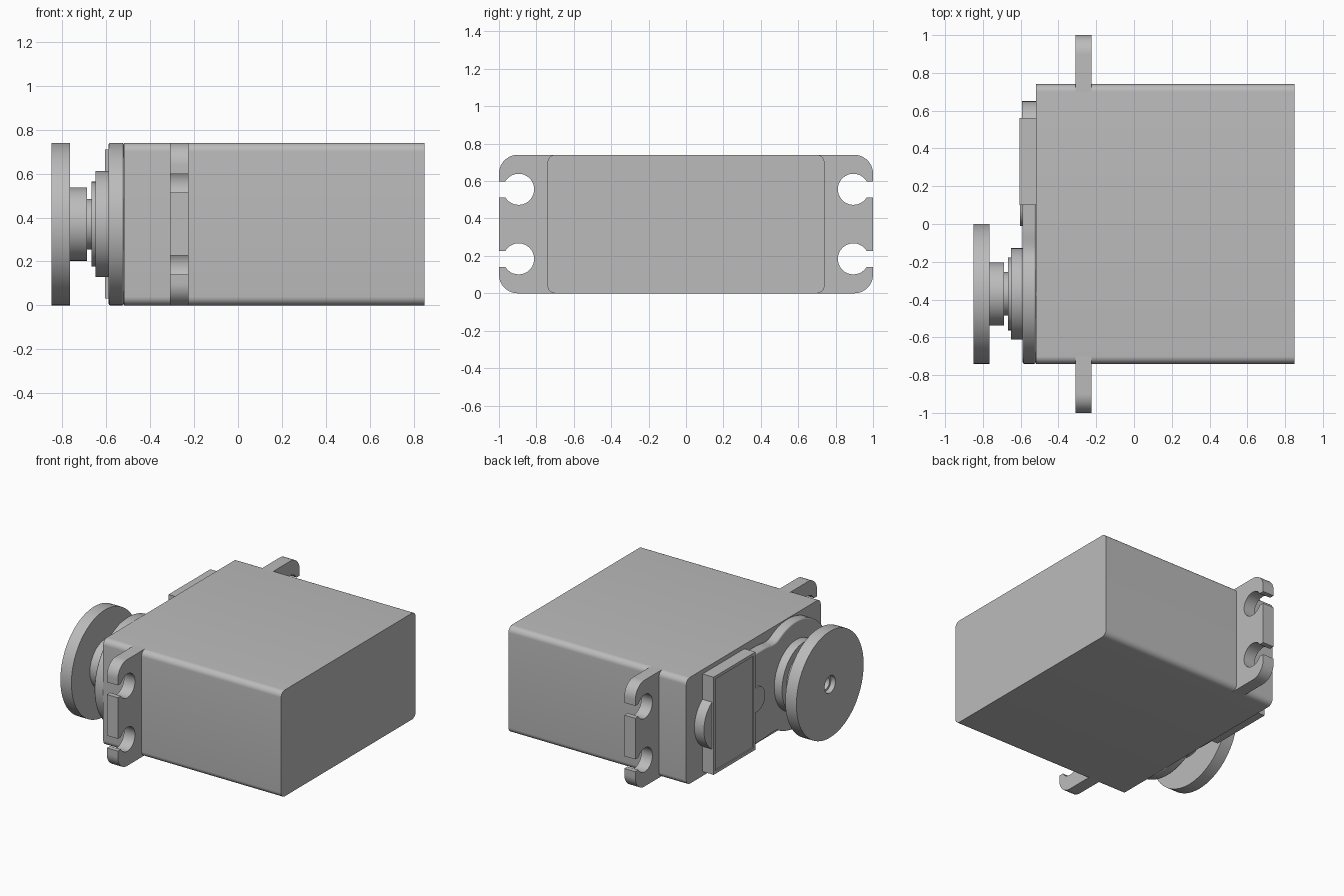
import bpy, bmesh
from math import sin, cos, pi, radians, sqrt

cube = bpy.data.objects.get("Cube")
if cube:
    bpy.data.objects.remove(cube, do_unlink=True)

GREY = (0.5, 0.5, 0.5, 1)
grey = bpy.data.materials.new("grey plastic")
grey.use_nodes = True
grey.diffuse_color = GREY
grey.node_tree.nodes["Principled BSDF"].inputs["Base Color"].default_value = GREY

MID = 0.37       # height of the centre line
AXIS = -0.37     # y of the output shaft


def finish(name, bm):
    bmesh.ops.recalc_face_normals(bm, faces=bm.faces)
    mesh = bpy.data.meshes.new(name)
    bm.to_mesh(mesh)
    bm.free()
    mesh.materials.append(grey)
    obj = bpy.data.objects.new(name, mesh)
    bpy.context.collection.objects.link(obj)
    bpy.ops.object.select_all(action='DESELECT')
    obj.select_set(True)
    bpy.context.view_layer.objects.active = obj
    bpy.ops.object.shade_smooth_by_angle(angle=radians(30))
    return obj


def arc(cy, cz, r, a0, a1, n=12):
    """Points on an arc; angles in degrees from +y towards +z."""
    steps = [radians(a0 + (a1 - a0) * i / n) for i in range(n + 1)]
    return [(cy + r * cos(a), cz + r * sin(a)) for a in steps]


def mirrored(upper):
    """Close a half outline by mirroring it below the centre line."""
    return upper + [(y, -z) for y, z in reversed(upper) if abs(z) > 1e-5]


def prism(name, outline, x0, x1, inset=None):
    """Extrude a (y, z) outline from x1 to x0, z measured from the centre line."""
    bm = bmesh.new()
    near = [bm.verts.new((x0, y, MID + z)) for y, z in outline]
    far = [bm.verts.new((x1, y, MID + z)) for y, z in outline]
    front = bm.faces.new(near)
    bm.faces.new(far[::-1])
    for i in range(len(near)):
        j = (i + 1) % len(near)
        bm.faces.new((near[i], far[i], far[j], near[j]))
    if inset:
        bmesh.ops.recalc_face_normals(bm, faces=bm.faces)
        bmesh.ops.inset_region(bm, faces=[front], thickness=inset, depth=0)
        bmesh.ops.inset_region(bm, faces=[front], thickness=0.002, depth=-0.006)
    return finish(name, bm)


def lathe(name, profile, steps=72):
    """Revolve an (x, radius) profile about the shaft axis."""
    bm = bmesh.new()
    verts = [bm.verts.new((x, AXIS, MID + r)) for x, r in profile]
    edges = [bm.edges.new(pair) for pair in zip(verts, verts[1:])]
    bmesh.ops.spin(bm, geom=verts + edges, cent=(0, AXIS, MID), axis=(1, 0, 0),
                   angle=2 * pi, steps=steps, use_duplicate=False)
    bmesh.ops.remove_doubles(bm, verts=bm.verts, dist=1e-5)
    return finish(name, bm)


# Main case, rounded along its four long edges
R = 0.04
prism("main_case", mirrored(arc(0.74 - R, MID - R, R, 0, 90, 8)
                            + arc(-0.74 + R, MID - R, R, 90, 180, 8)), -0.52, 0.85)

# Mounting ears, each with two holes slotted to the outer edge
half_ear = ([(1, 0.143)] + arc(0.895, 0.186, 0.083, -31, -329, 32) + [(1, 0.229)]
            + arc(0.9, 0.27, 0.1, 0, 90) + [(0.7, MID)])
for side, label in ((1, "back"), (-1, "front")):
    prism(label + "_mounting_ear", [(y * side, z) for y, z in mirrored(half_ear)],
          -0.31, -0.225)

# Raised gear cover: a round boss flaring into a narrower straight part
NARROW = 0.315
start = arc(AXIS, 0, MID, 180, 60, 36)
y0, z0 = start[-1]
flare = []
for i in range(1, 9):
    t = i / 8
    slope = -(y0 - AXIS) / z0
    h = 0.16
    z = ((2*t**3 - 3*t**2 + 1) * z0 + (t**3 - 2*t**2 + t) * h * slope
         + (3*t**2 - 2*t**3) * NARROW)
    flare.append((y0 + h * t, z))
cover = prism("gear_cover", mirrored(start + flare + [(0.55, NARROW)]), -0.59, -0.52)
bevel = cover.modifiers.new("soft_rim", 'BEVEL')
bevel.width = 0.008
bevel.segments = 2
bevel.angle_limit = radians(60)

# Cover plate with a shallow framed panel, and its round tabs
prism("cover_plate", [(0.10, -0.34), (0.56, -0.34), (0.56, 0.34), (0.10, 0.34)],
      -0.605, -0.52, inset=0.03)
prism("end_tab", arc(0.455, 0, 0.195, -57, 57, 24), -0.593, -0.52)
prism("small_tab", [(0.11, -0.085)] + [(0.11, 0.085)]
      + arc(0.075, 0, 0.085, 90, 270, 24), -0.603, -0.585)

# Stepped bearing collar and output shaft
lathe("bearing_collar", [(-0.58, 0), (-0.58, 0.242), (-0.65, 0.242), (-0.65, 0.193),
                         (-0.668, 0.193), (-0.668, 0)])
lathe("output_shaft", [(-0.66, 0), (-0.66, 0.115), (-0.695, 0.115), (-0.695, 0)])

# Round horn with hub and a stepped screw recess
lathe("horn_disc", [(-0.687, 0), (-0.687, 0.167), (-0.765, 0.167), (-0.765, 0.37),
                    (-0.85, 0.37), (-0.85, 0.06), (-0.815, 0.06), (-0.815, 0.045),
                    (-0.75, 0.045), (-0.75, 0)])
